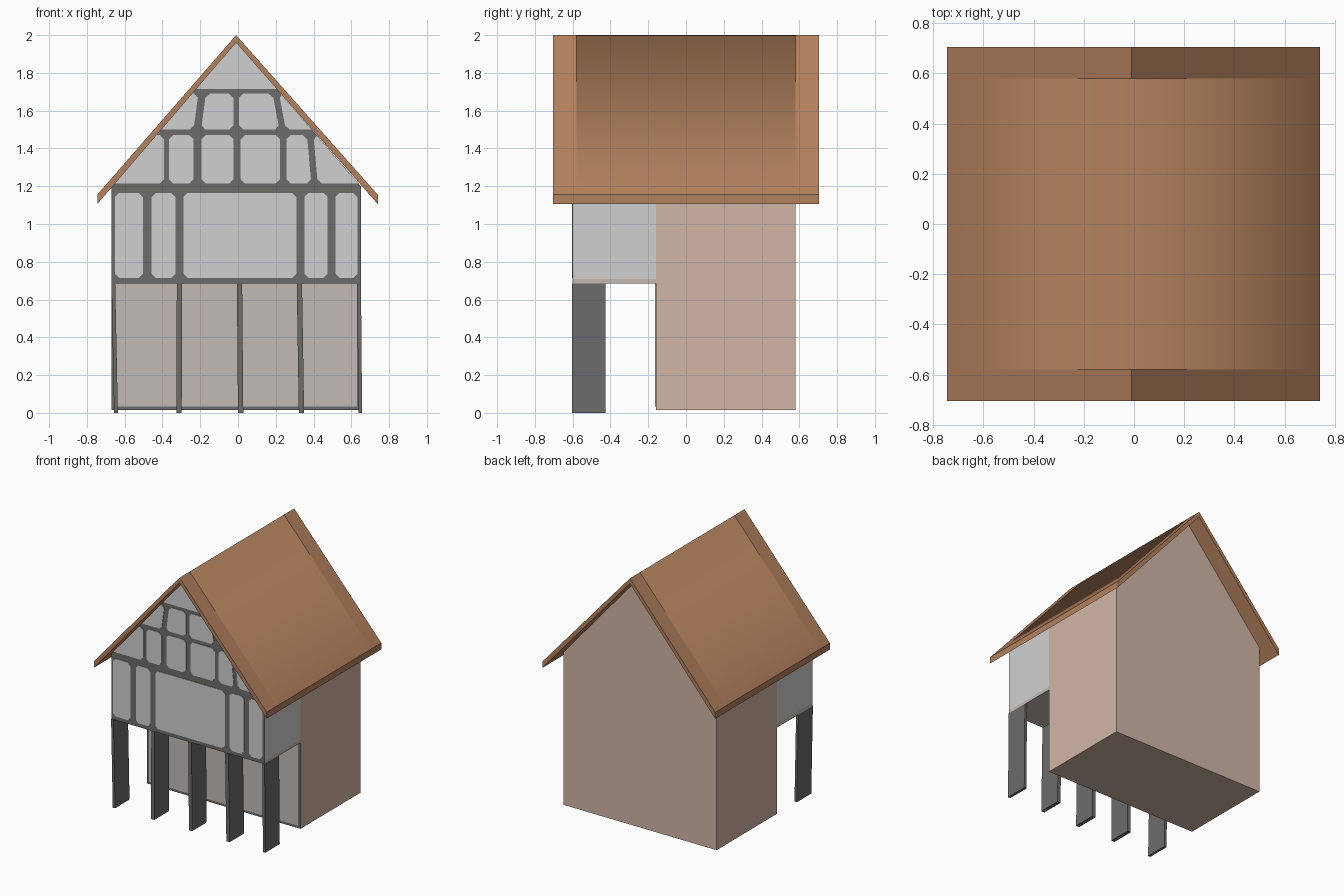
import bpy, bmesh
from math import radians
from mathutils import Vector

old = bpy.data.objects.get("Cube")
if old:
    bpy.data.objects.remove(old, do_unlink=True)


def material(name, rgb):
    m = bpy.data.materials.new(name)
    m.use_nodes = True
    m.diffuse_color = (*rgb, 1)
    bsdf = next(n for n in m.node_tree.nodes if n.type == 'BSDF_PRINCIPLED')
    bsdf.inputs["Base Color"].default_value = (*rgb, 1)
    return m


TILE = material("roof_tile_brown", (0.45, 0.22, 0.11))
RENDER = material("peach_wall", (0.64, 0.46, 0.38))
PLASTER = material("pale_plaster", (0.63, 0.63, 0.63))
STONE = material("beige_infill", (0.54, 0.50, 0.47))
TIMBER = material("grey_timber", (0.15, 0.15, 0.148))

RIDGE_X, LEFT, RIGHT = -0.01, -0.67, 0.65
FRONT, MID, BACK = -0.60, -0.16, 0.58
PITCH, PEAK = 1.155, 1.963


def prism(name, profile, y0, y1, mats, rule=None, smooth=None):
    """Extrude an (x, z) profile along y; rule(normal) picks the material slot."""
    bm = bmesh.new()
    near = [bm.verts.new((x, y0, z)) for x, z in profile]
    far = [bm.verts.new((x, y1, z)) for x, z in profile]
    bm.faces.new(near)
    bm.faces.new(far[::-1])
    for i in range(len(near)):
        j = (i + 1) % len(near)
        bm.faces.new((near[j], near[i], far[i], far[j]))
    bmesh.ops.recalc_face_normals(bm, faces=bm.faces)
    bm.normal_update()
    for f in bm.faces:
        f.material_index = rule(f.normal) if rule else 0
        f.smooth = bool(smooth and smooth(f.normal))
    me = bpy.data.meshes.new(name)
    bm.to_mesh(me)
    bm.free()
    for m in mats:
        me.materials.append(m)
    ob = bpy.data.objects.new(name, me)
    bpy.context.collection.objects.link(ob)
    return ob


def rect(x0, x1, z0, z1):
    return [(x0, z0), (x1, z0), (x1, z1), (x0, z1)]


def roof_x(z, side):
    return RIDGE_X + side * (PEAK - z) / PITCH


def gable(z0):
    """House outline from height z0 up to the ridge."""
    eave = [PEAK - PITCH * abs(x - RIDGE_X) for x in (LEFT, RIGHT)]
    return [(LEFT, z0), (RIGHT, z0), (RIGHT, eave[1]), (RIDGE_X, PEAK), (LEFT, eave[0])]


def chamfer(points, size=0.022):
    """Cut the roughly square corners of a panel."""
    out = []
    for i, p in enumerate(points):
        p = Vector(p)
        a = Vector(points[i - 1]) - p
        b = Vector(points[(i + 1) % len(points)]) - p
        if radians(75) < a.angle(b) < radians(110):
            out += [p + a.normalized() * size, p + b.normalized() * size]
        else:
            out.append(p)
    return [tuple(p) for p in out]


def is_front(n):
    return 1 if n.y < -0.9 else 0


# Main house body and the jettied front storey
prism("house_body", gable(0.015), MID, BACK, [RENDER, TIMBER], is_front)
prism("jetty_storey", gable(0.71), FRONT, MID, [PLASTER, TIMBER], is_front)
prism("jetty_floor", rect(LEFT, RIGHT, 0.685, 0.71), FRONT, MID, [STONE, TIMBER], is_front)

# Recessed ground floor infill, leaving a timber border
prism("ground_floor_infill", rect(LEFT + 0.02, RIGHT - 0.02, 0.035, 0.684),
      MID - 0.004, MID, [STONE])

# Plaster panels between timbers: each stud is (bottom x, top x, width)
ROWS = {
    "storey_panel": (0.715, 1.165, [(-0.665, -0.665, 0.026), (-0.48, -0.48, 0.046),
                                    (-0.31, -0.31, 0.042), (0.33, 0.33, 0.042),
                                    (0.495, 0.495, 0.042), (0.642, 0.642, 0.02)]),
    "lower_gable_panel": (1.215, 1.47, [(-0.378, -0.378, 0.026), (-0.215, -0.215, 0.042),
                                        (-0.005, -0.005, 0.038), (0.24, 0.24, 0.034),
                                        (0.405, 0.382, 0.034)]),
    "upper_gable_panel": (1.5, 1.69, [(-0.215, -0.19, 0.04), (-0.01, -0.01, 0.03),
                                      (0.236, 0.2, 0.034)]),
    "peak_panel": (1.715, 1.955, []),
}
for name, (z0, z1, studs) in ROWS.items():
    if "storey" not in name:
        studs = ([(roof_x(z0, -1), roof_x(z1, -1), 0)] + studs
                 + [(roof_x(z0, 1), roof_x(z1, 1), 0)])
    for i, (a, b) in enumerate(zip(studs, studs[1:])):
        l, r = a[2] / 2, b[2] / 2
        outline = [(a[0] + l, z0), (b[0] - r, z0), (b[1] - r, z1), (a[1] + l, z1)]
        prism(f"{name}_{i + 1}", chamfer(outline), FRONT - 0.004, FRONT, [PLASTER])

# Slightly leaning plank posts under the jetty
for i, (x, lean, w) in enumerate([(-0.66, 0.014, 0.02), (-0.31, -0.002, 0.028),
                                  (0.008, 0.006, 0.028), (0.325, 0.011, 0.028),
                                  (0.641, 0.006, 0.02)]):
    h = w / 2
    prism(f"jetty_post_{i + 1}", [(x + lean - h, 0), (x + lean + h, 0),
                                  (x + h, 0.686), (x - h, 0.686)],
          FRONT - 0.003, -0.425, [TIMBER])

# Roof: softly shaded middle with flat overhangs at both gables
ROOF = [(-0.745, 1.105), (-0.745, 1.155), (RIDGE_X, 2.0),
        (0.74, 1.155), (0.74, 1.105), (RIDGE_X, 1.96)]
prism("roof_middle", ROOF, -0.58, 0.58, [TILE], smooth=lambda n: n.z > 0.3)
prism("roof_front_overhang", ROOF, -0.705, -0.58, [TILE])
prism("roof_back_overhang", ROOF, 0.58, 0.705, [TILE])
